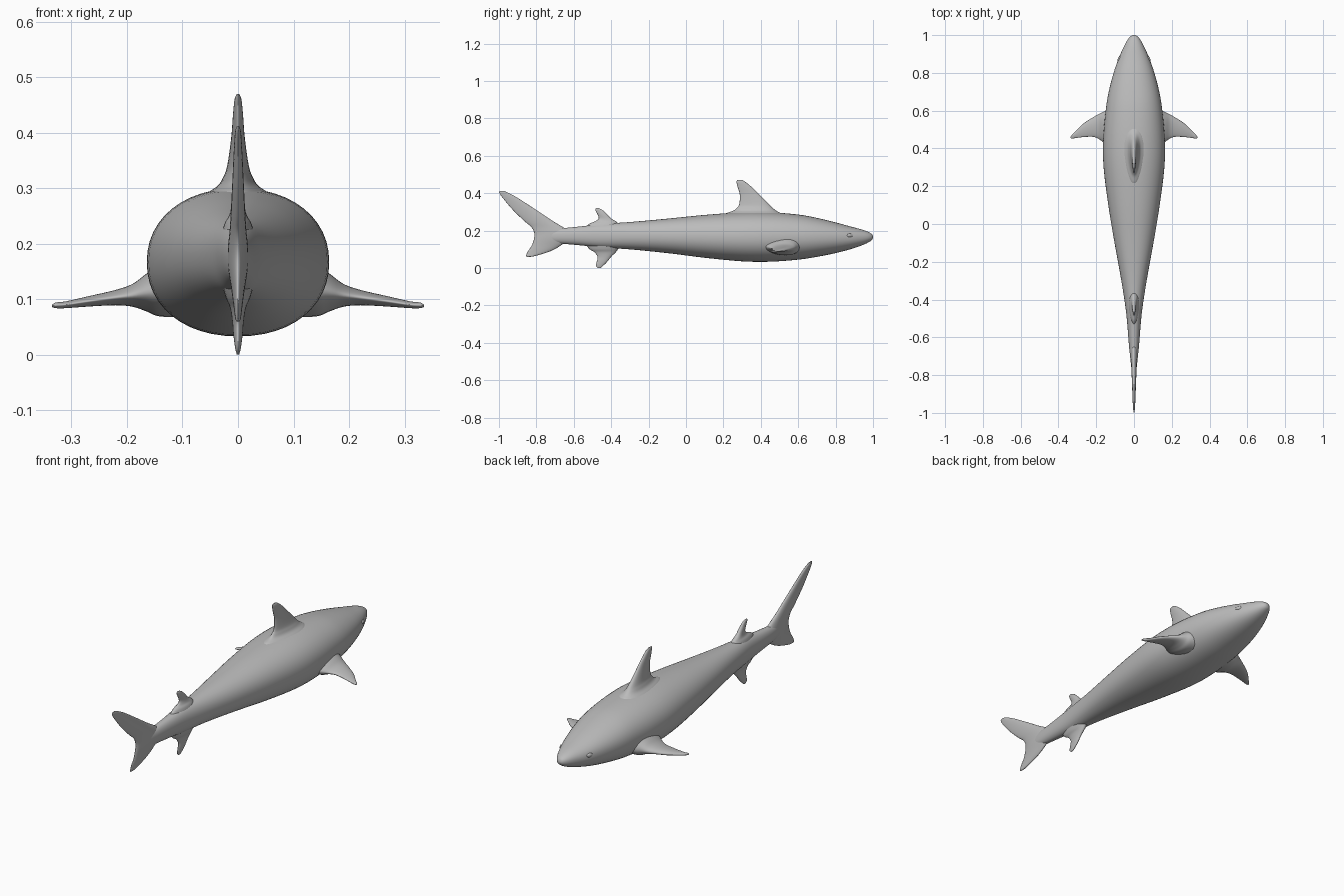
import bpy, bmesh, math

skin = bpy.data.materials.new("grey skin")
skin.diffuse_color = (0.5, 0.5, 0.5, 1)


def smooth_stations(st, n):
    """Catmull-Rom interpolation of station tuples."""
    out = []
    for i in range(len(st) - 1):
        p = [st[max(i - 1, 0)], st[i], st[i + 1], st[min(i + 2, len(st) - 1)]]
        for k in range(n):
            t = k / n
            out.append([0.5 * (2 * b + (c - a) * t + (2 * a - 5 * b + 4 * c - d) * t * t
                               + (3 * b - a - 3 * c + d) * t ** 3) for a, b, c, d in zip(*p)])
    return out + [list(st[-1])]


def finish(name, bm):
    bmesh.ops.recalc_face_normals(bm, faces=bm.faces)
    me = bpy.data.meshes.new(name)
    bm.to_mesh(me)
    bm.free()
    me.materials.append(skin)
    me.shade_smooth()
    ob = bpy.data.objects.new(name, me)
    bpy.context.collection.objects.link(ob)
    return ob


def loft(name, rings):
    bm = bmesh.new()
    loops = [[bm.verts.new(p) for p in r] for r in rings]
    n = len(loops[0])
    for a, b in zip(loops, loops[1:]):
        for i in range(n):
            j = (i + 1) % n
            bm.faces.new((a[i], a[j], b[j], b[i]))
    bm.faces.new(loops[0])
    bm.faces.new(loops[-1])
    return finish(name, bm)


def angles(n):
    return [2 * math.pi * i / n for i in range(n)]


def spow(v, e):
    return math.copysign(abs(v) ** e, v)


# Body: y, top, bottom, half width
body = [(1.0, .169, .161, .006), (.994, .181, .150, .018), (.975, .193, .137, .034),
        (.94, .206, .121, .053), (.88, .222, .101, .080), (.8, .244, .080, .108),
        (.7, .268, .060, .134), (.6, .286, .045, .150), (.45, .298, .034, .163),
        (.3, .298, .036, .161), (.1, .284, .055, .136), (-.1, .264, .080, .103),
        (-.3, .246, .100, .067), (-.45, .236, .109, .044), (-.55, .224, .120, .034),
        (-.65, .214, .129, .026), (-.72, .208, .134, .018), (-.78, .195, .145, .008)]
rings = []
for y, top, bot, w in smooth_stations(body, 4):
    mid, h = (top + bot) / 2, (top - bot) / 2
    rings.append([(w * spow(math.cos(a), .93), y, mid + h * spow(math.sin(a), .93))
                  for a in angles(48)])
loft("body", rings)


# Fins: span position, leading y, trailing y, half thickness, (height offset)
def fin(name, st, place):
    rings = []
    for s, lead, trail, th, *off in smooth_stations(st, 4):
        mid, half = (lead + trail) / 2, (lead - trail) / 2
        rings.append([place(s, mid + half * math.cos(a),
                            th * math.sin(a) * (1 + .25 * math.cos(a)), *off)
                      for a in angles(32)])
    return loft(name, rings)


def upright(s, y, t):
    return (t, y, s)


fin("dorsal_fin", [(.26, .53, .20, .085), (.29, .51, .21, .055), (.305, .485, .25, .035),
                   (.32, .465, .27, .026), (.34, .445, .284, .019), (.39, .395, .288, .012),
                   (.43, .355, .277, .009), (.46, .318, .270, .006), (.47, .300, .274, .002)],
    upright)
fin("rear_dorsal_fin", [(.20, -.32, -.55, .034), (.235, -.36, -.52, .024),
                        (.25, -.375, -.485, .016), (.265, -.40, -.467, .012),
                        (.285, -.42, -.472, .010), (.305, -.44, -.483, .007),
                        (.315, -.455, -.485, .005), (.32, -.468, -.48, .002)], upright)
fin("anal_fin", [(.15, -.32, -.55, .034), (.105, -.36, -.52, .022), (.085, -.375, -.49, .014),
                 (.06, -.40, -.473, .010), (.035, -.42, -.477, .008),
                 (.012, -.443, -.482, .005), (.0, -.456, -.472, .002)], upright)
fin("tail_fin", [(.06, -.832, -.85, .002), (.066, -.80, -.855, .005), (.09, -.725, -.845, .008),
                 (.12, -.67, -.825, .012), (.16, -.62, -.812, .018), (.19, -.62, -.812, .018),
                 (.22, -.66, -.828, .015), (.25, -.71, -.863, .013), (.31, -.80, -.925, .010),
                 (.375, -.90, -.98, .007), (.402, -.95, -.998, .005), (.412, -.975, -.995, .002)],
    upright)

pectoral = [(.09, .62, .40, .05, .12), (.14, .605, .42, .045, .115), (.165, .592, .435, .033, .112),
            (.19, .58, .452, .02, .107), (.22, .563, .462, .0135, .103), (.27, .53, .46, .009, .096),
            (.31, .49, .455, .006, .09), (.328, .472, .452, .005, .089), (.335, .463, .455, .002, .088)]
for side, sx in (("left", -1), ("right", 1)):
    fin(side + "_pectoral_fin", pectoral, lambda s, y, t, z: (sx * s, y, z + t))

    # Eyes: small flattened bulges on the head
    bm = bmesh.new()
    bmesh.ops.create_uvsphere(bm, u_segments=20, v_segments=12, radius=1)
    for v in bm.verts:
        v.co.x, v.co.y, v.co.z = v.co.x * .007, v.co.y * .017, v.co.z * .010
    eye = finish(side + "_eye", bm)
    eye.location = (sx * .078, .876, .174)
    eye.rotation_euler = (0, 0, sx * math.radians(24))
